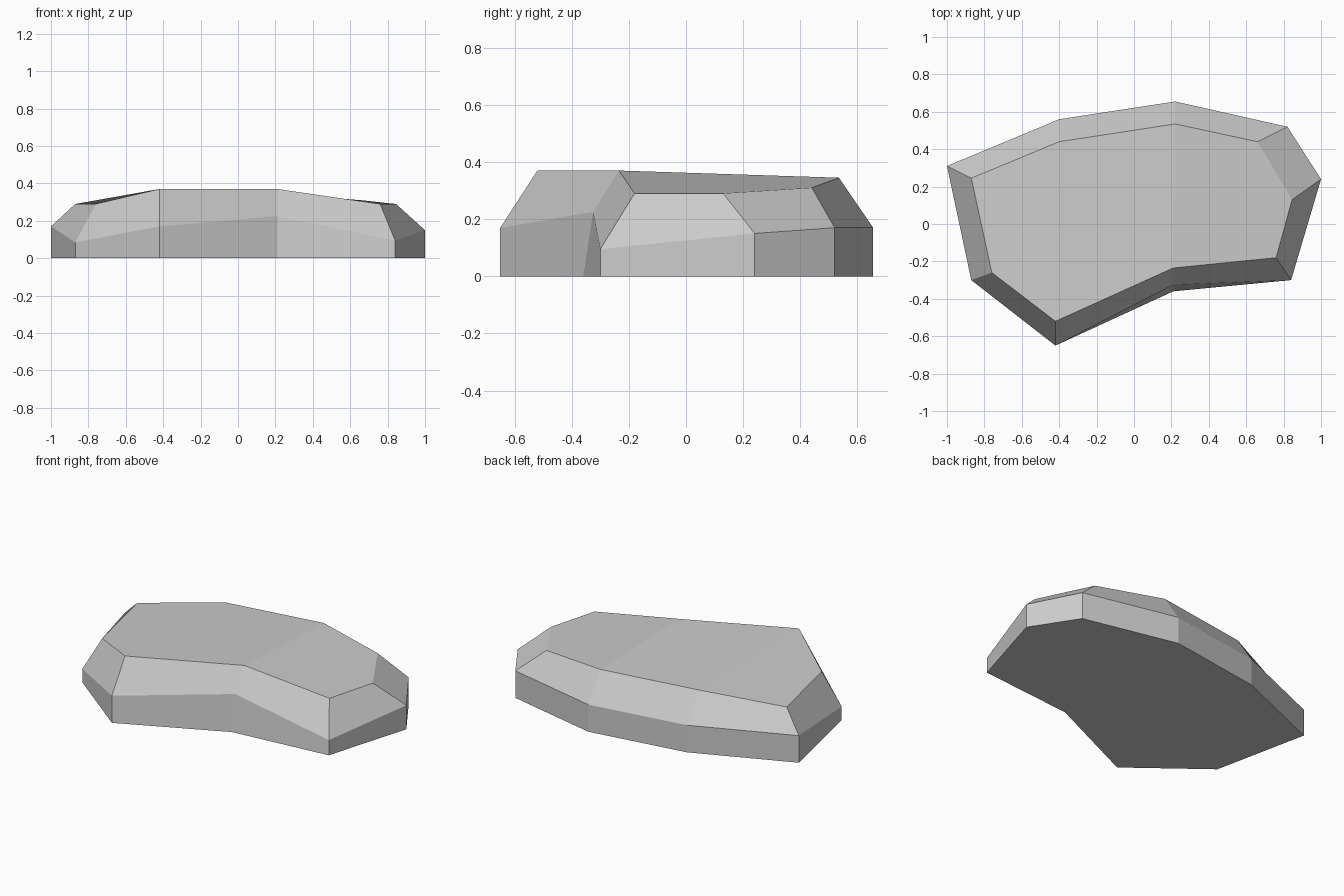
import bpy
import bmesh

# Remove the default cube
cube = bpy.data.objects.get("Cube")
if cube:
    bpy.data.objects.remove(cube, do_unlink=True)

# Stone colour
stone = bpy.data.materials.new("stone_grey")
stone.use_nodes = True
grey = (0.6, 0.6, 0.6, 1)
stone.diffuse_color = grey
stone.node_tree.nodes["Principled BSDF"].inputs["Base Color"].default_value = grey

# Ground outline, counter-clockwise from the back corner at -x
outline = [(-1, .31), (-.87, -.3), (-.42, -.65), (.21, -.36), (.84, -.3),
           (1, .24), (.82, .52), (.22, .655), (-.4, .56)]
# Height of the shoulder above each outline corner
shoulder = [.17, .085, .17, .225, .095, .15, .17, .17, .17]
# Chamfered rim of the upper face
rim = [(-.87, .245, .29), (-.76, -.26, .29), (-.42, -.52, .37),
       (.21, -.235, .37), (.76, -.18, .29), (.845, .13, .29),
       (.66, .44, .31), (.22, .535, .345), (-.4, .44, .345)]

bm = bmesh.new()
base = [bm.verts.new((x, y, 0)) for x, y in outline]
middle = [bm.verts.new((x, y, z)) for (x, y), z in zip(outline, shoulder)]
middle[3].co.y = -.325  # the hollow front leans inwards
top = [bm.verts.new(p) for p in rim]

# Side bands
count = len(outline)
for lower, upper in ((base, middle), (middle, top)):
    for i in range(count):
        j = (i + 1) % count
        bm.faces.new((lower[i], lower[j], upper[j], upper[i]))

# Underside, then the upper face in three gently tilted panels
bm.faces.new(base[::-1])
for panel in ((0, 1, 2, 8), (2, 3, 7, 8), (3, 4, 5, 6, 7)):
    bm.faces.new([top[i] for i in panel])
bmesh.ops.recalc_face_normals(bm, faces=bm.faces[:])

# Flat faceted stone
mesh = bpy.data.meshes.new("flat_stone")
bm.to_mesh(mesh)
bm.free()
mesh.materials.append(stone)
rock = bpy.data.objects.new("flat_stone", mesh)
bpy.context.collection.objects.link(rock)
